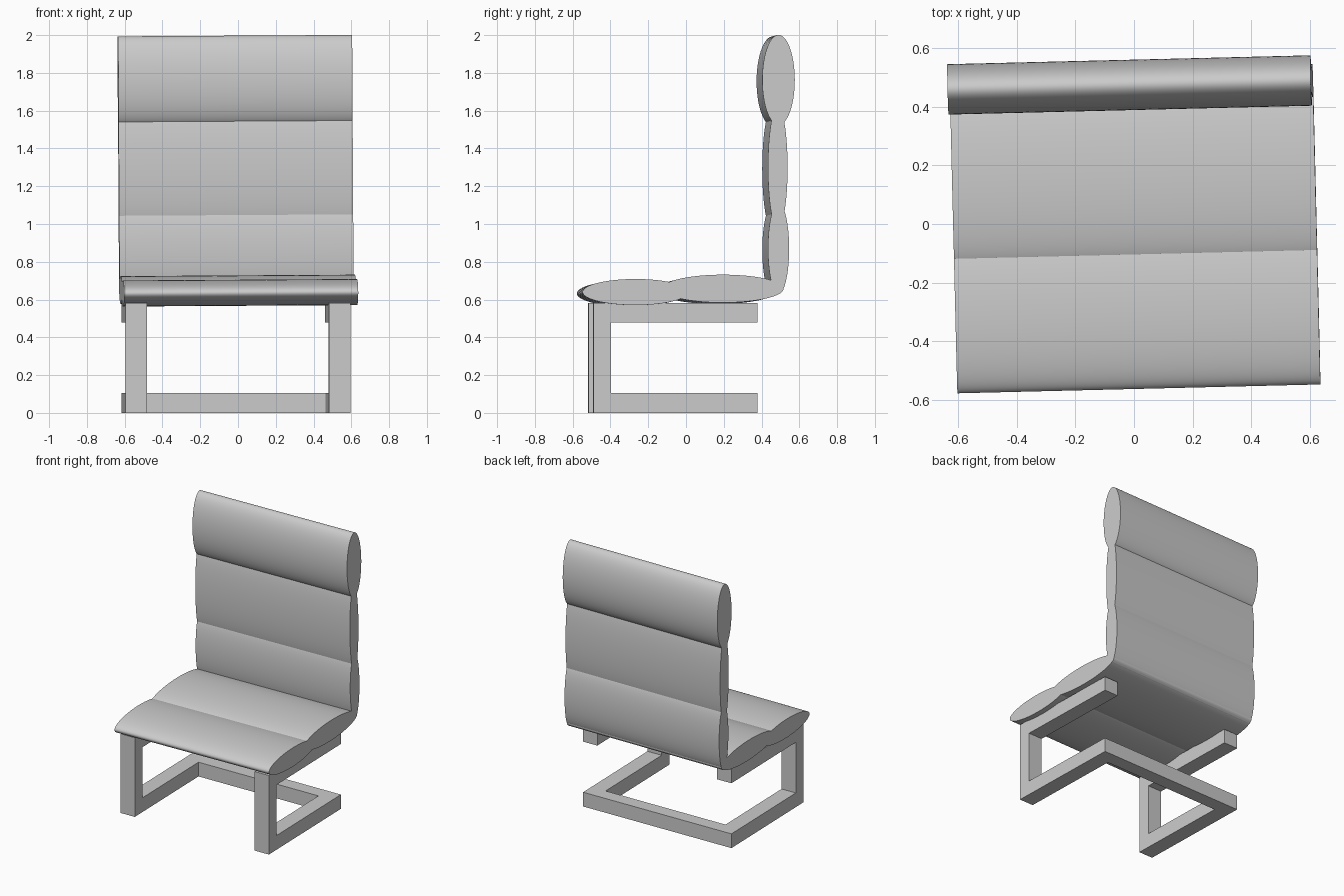
import bpy, bmesh
from math import radians, cos, sin, pi
from mathutils import Vector

if "Cube" in bpy.data.objects:
    bpy.data.objects.remove(bpy.data.objects["Cube"])

YAW = radians(1.4)      # whole chair is turned slightly
ROLL = radians(-0.35)   # cushions lean slightly sideways
PIVOT_Z = 0.65


def extrude_profile(name, points, x0, x1, location=(0, 0, 0), roll=0.0, smooth=False):
    """Extrude a (y, z) outline along x."""
    bm = bmesh.new()
    face = bm.faces.new([bm.verts.new((x0, y, z)) for y, z in points])
    out = bmesh.ops.extrude_face_region(bm, geom=[face])
    verts = [v for v in out["geom"] if isinstance(v, bmesh.types.BMVert)]
    bmesh.ops.translate(bm, verts=verts, vec=Vector((x1 - x0, 0, 0)))
    bmesh.ops.recalc_face_normals(bm, faces=bm.faces[:])
    mesh = bpy.data.meshes.new(name)
    bm.to_mesh(mesh)
    bm.free()
    obj = bpy.data.objects.new(name, mesh)
    bpy.context.collection.objects.link(obj)
    obj.location = location
    obj.rotation_euler = (0, roll, YAW)
    if smooth:
        bpy.ops.object.select_all(action='DESELECT')
        obj.select_set(True)
        bpy.context.view_layer.objects.active = obj
        bpy.ops.object.shade_smooth_by_angle(angle=radians(30))
    return obj


def cushion(name, cy, cz, ry, rz, sides=96):
    """Elliptical roll lying along x."""
    pts = [(cy + ry * cos(2 * pi * i / sides), cz - PIVOT_Z + rz * sin(2 * pi * i / sides))
           for i in range(sides)]
    extrude_profile(name, pts, -0.62, 0.62, (0.003, 0, PIVOT_Z), ROLL, True)


# Seat and backrest cushions
cushion("seat_front_cushion", -0.283, 0.636, 0.280, 0.069)
cushion("seat_rear_cushion", 0.180, 0.654, 0.322, 0.074)
cushion("back_lower_cushion", 0.475, 0.866, 0.056, 0.240)
cushion("back_middle_cushion", 0.471, 1.296, 0.052, 0.320)
cushion("headrest_cushion", 0.475, 1.759, 0.086, 0.238)

# Side frames: front leg with top and bottom rails, open at the back
F, B, T, H, D = -0.504, 0.365, 0.105, 0.583, 0.092
side = [(F, 0), (B, 0), (B, T), (F + D, T), (F + D, H - T), (B, H - T), (B, H), (F, H)]
extrude_profile("left_side_frame", side, -0.607, -0.493)
extrude_profile("right_side_frame", side, 0.469, 0.583)

# Floor bar joining the side frames at the back
bar = [(B - 0.1, 0), (B, 0), (B, T), (B - 0.1, T)]
extrude_profile("rear_floor_bar", bar, -0.493, 0.469)
